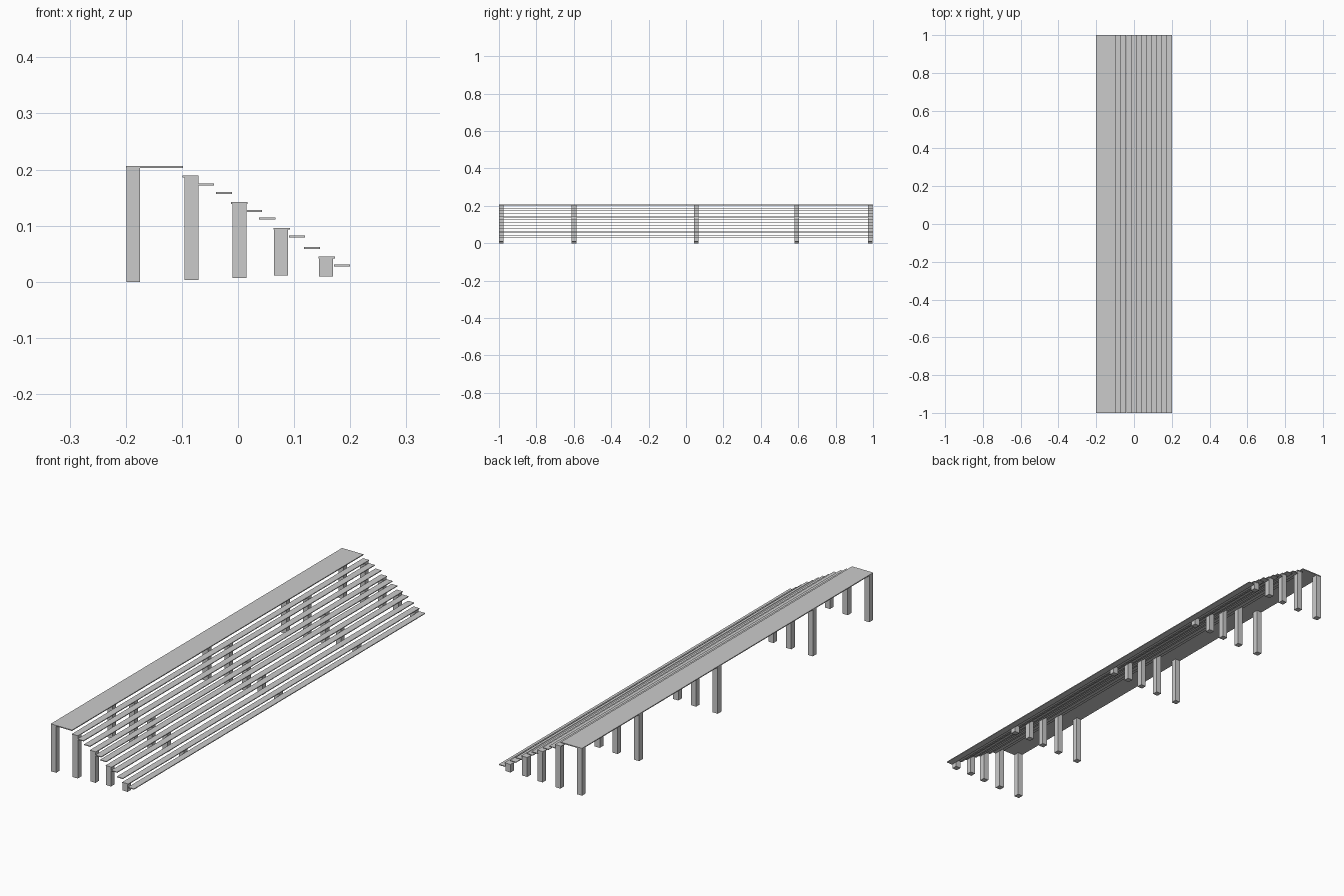
import bpy, bmesh
from mathutils import Matrix, Vector

if "Cube" in bpy.data.objects:
    bpy.data.objects.remove(bpy.data.objects["Cube"])


def boxes(name, bounds):
    """One object made of boxes given as (x0, x1, y0, y1, z0, z1)."""
    bm = bmesh.new()
    for x0, x1, y0, y1, z0, z1 in bounds:
        centre = Vector((x0 + x1, y0 + y1, z0 + z1)) / 2
        m = Matrix.Translation(centre) @ Matrix.Diagonal((x1 - x0, y1 - y0, z1 - z0, 1))
        bmesh.ops.create_cube(bm, size=1, matrix=m)
    mesh = bpy.data.meshes.new(name)
    bm.to_mesh(mesh)
    bm.free()
    obj = bpy.data.objects.new(name, mesh)
    bpy.context.collection.objects.link(obj)


# Wide platform along the top
boxes("top_platform", [(-0.2, -0.098, -1, 1, 0.2025, 0.2065)])

# Narrow treads descending towards +x: (left edge, centre height)
treads = [(-0.099, 0.1875), (-0.0715, 0.1735), (-0.0395, 0.1585), (-0.0125, 0.1405),
          (0.0135, 0.1265), (0.0375, 0.1125), (0.0635, 0.0945), (0.0905, 0.0805),
          (0.1175, 0.0605), (0.1435, 0.0430), (0.1710, 0.0290)]
for i, (x, z) in enumerate(treads):
    boxes(f"tread_{i + 1}", [(x, x + 0.029, -1, 1, z - 0.0017, z + 0.0017)])

# Rows of square posts: (left edge, bottom, top)
posts = [(-0.199, 0.0, 0.2035), (-0.095, 0.003, 0.1885), (-0.0095, 0.007, 0.1415),
         (0.0645, 0.011, 0.0955), (0.1445, 0.009, 0.0440)]
stations = [-0.987, -0.599, 0.054, 0.593, 0.986]
W = 0.0245
for i, (x, z0, z1) in enumerate(posts):
    boxes(f"post_row_{i + 1}",
          [(x, x + W, y - W / 2, y + W / 2, z0, z1) for y in stations])
